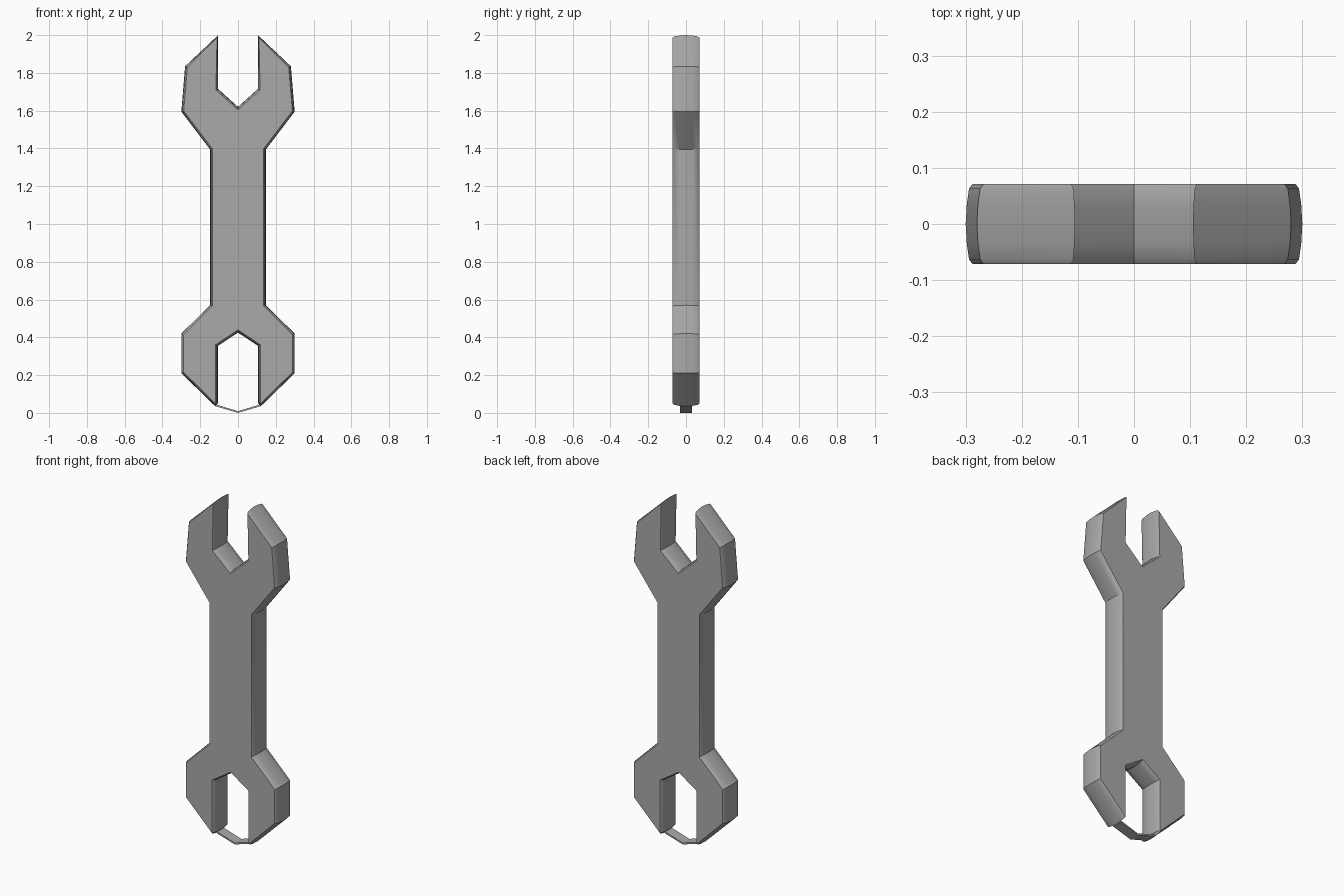
import bpy
import bmesh
import math
from mathutils import Vector

cube = bpy.data.objects.get("Cube")
if cube:
    bpy.data.objects.remove(cube, do_unlink=True)

steel = bpy.data.materials.new("steel_grey")
steel.use_nodes = True
steel.diffuse_color = (0.4, 0.4, 0.4, 1)
steel.node_tree.nodes["Principled BSDF"].inputs["Base Color"].default_value = (0.4, 0.4, 0.4, 1)


def inset(points, amount):
    """Move a clockwise outline inward, with a limit at sharp tips."""
    result = []
    for i, p in enumerate(points):
        d1 = (p - points[i - 1]).normalized()
        d2 = (points[(i + 1) % len(points)] - p).normalized()
        n1, n2 = Vector((d1.y, -d1.x)), Vector((d2.y, -d2.x))
        m = (n1 + n2).normalized()
        result.append(p + m * amount * min(1 / max(m.dot(n1), 0.1), 1.3))
    return result


def plate(name, half, layers):
    """Mirror a half outline in x and loft it through (y, inset) layers."""
    outline = [Vector(p) for p in half]
    outline += [Vector((-x, z)) for x, z in half[-2:0:-1]]
    bm = bmesh.new()
    rings = [[bm.verts.new((p.x, y, p.y)) for p in inset(outline, amount)]
             for y, amount in layers]
    count = len(outline)
    for a, b in zip(rings, rings[1:]):
        for i in range(count):
            j = (i + 1) % count
            bm.faces.new((a[i], a[j], b[j], b[i]))
    bm.faces.new(rings[0])
    bm.faces.new(rings[-1][::-1])
    bmesh.ops.recalc_face_normals(bm, faces=bm.faces)
    mesh = bpy.data.meshes.new(name)
    bm.to_mesh(mesh)
    bm.free()
    mesh.materials.append(steel)
    obj = bpy.data.objects.new(name, mesh)
    bpy.context.collection.objects.link(obj)
    bpy.ops.object.select_all(action='DESELECT')
    obj.select_set(True)
    bpy.context.view_layer.objects.active = obj
    bpy.ops.object.shade_smooth_by_angle(angle=math.radians(30))
    return obj


# Double open-ended body with gently crowned sides
body_half = [
    (0, 1.62), (0.105, 1.715), (0.105, 2.0), (0.28, 1.835), (0.3, 1.595),
    (0.148, 1.395), (0.148, 0.57), (0.3, 0.42), (0.3, 0.21),
    (0.12, 0.035), (0.106, 0.05), (0.106, 0.355), (0, 0.425),
]
crown = [(-0.071, 0.012), (-0.063, 0.006), (-0.035, 0.002), (0, 0)]
crown += [(-y, amount) for y, amount in crown[-2::-1]]
plate("wrench_body", body_half, crown)

# Thin strap joining the tips of the lower jaw
strap_half = [(0, 0.009), (0.118, 0.045), (0.118, 0.035), (0, 0)]
plate("jaw_strap", strap_half, [(-0.031, 0), (0.031, 0)])
